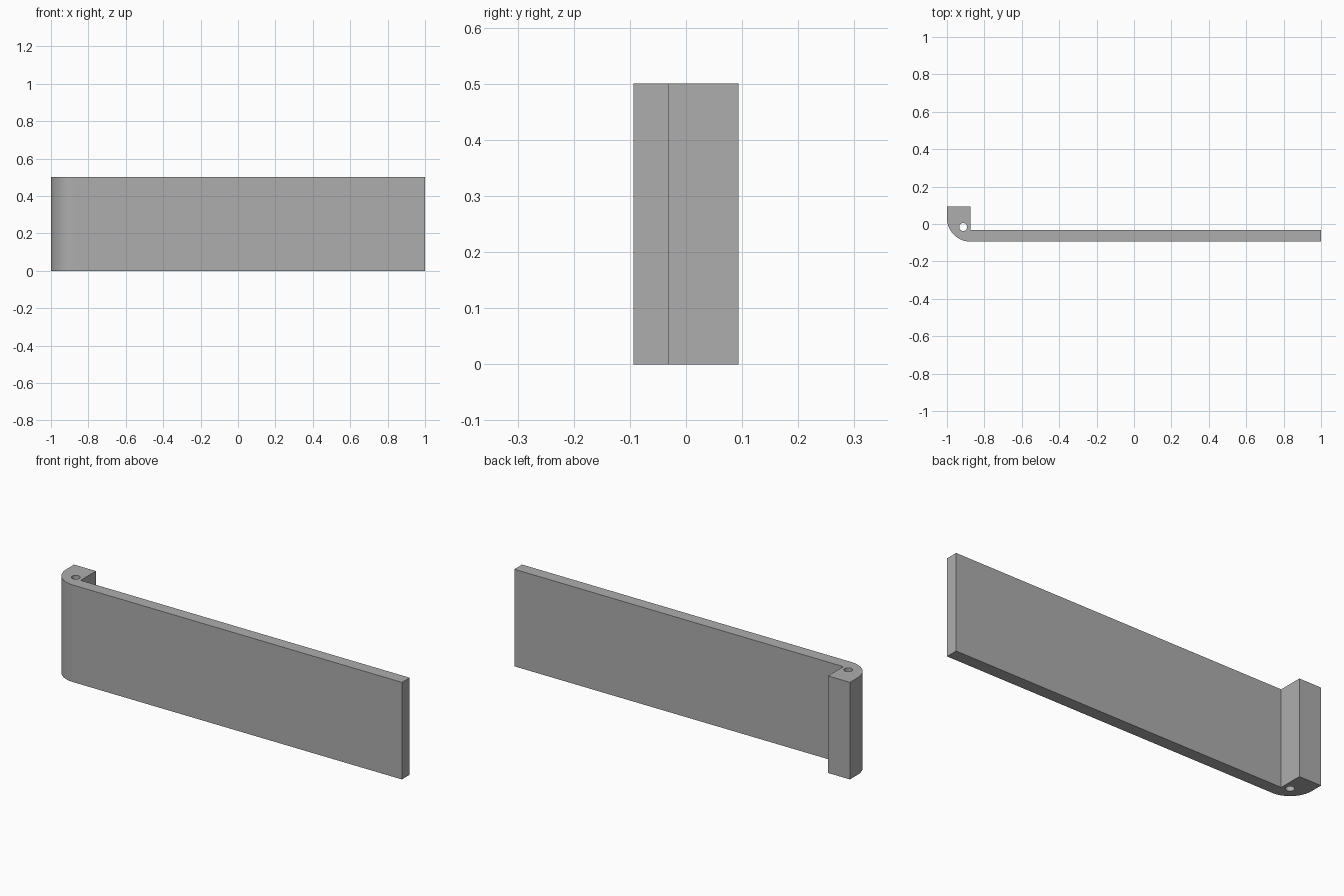
import bpy, bmesh
from math import cos, sin, pi, tau

cube = bpy.data.objects.get("Cube")
if cube:
    bpy.data.objects.remove(cube, do_unlink=True)

HEIGHT = 0.5
Y = 0.094            # half depth
INNER_Y = -0.031     # back face of the plate
BLOCK_X = -0.875     # inner face of the end block
R = 0.125            # outer corner radius

grey = bpy.data.materials.new("plain_grey")
grey.use_nodes = True
colour = (0.42, 0.42, 0.42, 1)
grey.diffuse_color = colour
grey.node_tree.nodes["Principled BSDF"].inputs["Base Color"].default_value = colour


def arc(cx, cy, r, start, sweep, n):
    return [(cx + r * cos(start + sweep * i / n), cy + r * sin(start + sweep * i / n))
            for i in range(n + 1)]


# Plan profile: long plate, rounded corner and square end block
outline = [(1, -Y), (1, INNER_Y), (BLOCK_X, INNER_Y), (BLOCK_X, Y), (-1, Y)]
outline += arc(-1 + R, -Y + R, R, pi, pi / 2, 24)
# Pin hole through the corner
hole = arc(-0.913, -0.016, 0.021, 0, tau, 32)[:-1]

bm = bmesh.new()
edges = []
for loop in (outline, hole):
    verts = [bm.verts.new((x, y, 0)) for x, y in loop]
    edges += [bm.edges.new((v, verts[(i + 1) % len(verts)])) for i, v in enumerate(verts)]
bmesh.ops.triangle_fill(bm, use_beauty=True, use_dissolve=False, edges=edges)

# Raise the profile to full height
raised = bmesh.ops.extrude_face_region(bm, geom=bm.faces[:], use_keep_orig=True)["geom"]
bmesh.ops.translate(bm, vec=(0, 0, HEIGHT),
                    verts=[g for g in raised if isinstance(g, bmesh.types.BMVert)])
bmesh.ops.recalc_face_normals(bm, faces=bm.faces[:])

mesh = bpy.data.meshes.new("hooked_plate")
bm.to_mesh(mesh)
bm.free()
mesh.materials.append(grey)
plate = bpy.data.objects.new("hooked_plate", mesh)
bpy.context.collection.objects.link(plate)

# Smooth the curved faces, keep the corners sharp
bpy.context.view_layer.objects.active = plate
plate.select_set(True)
bpy.ops.object.shade_smooth_by_angle(angle=pi / 6)
